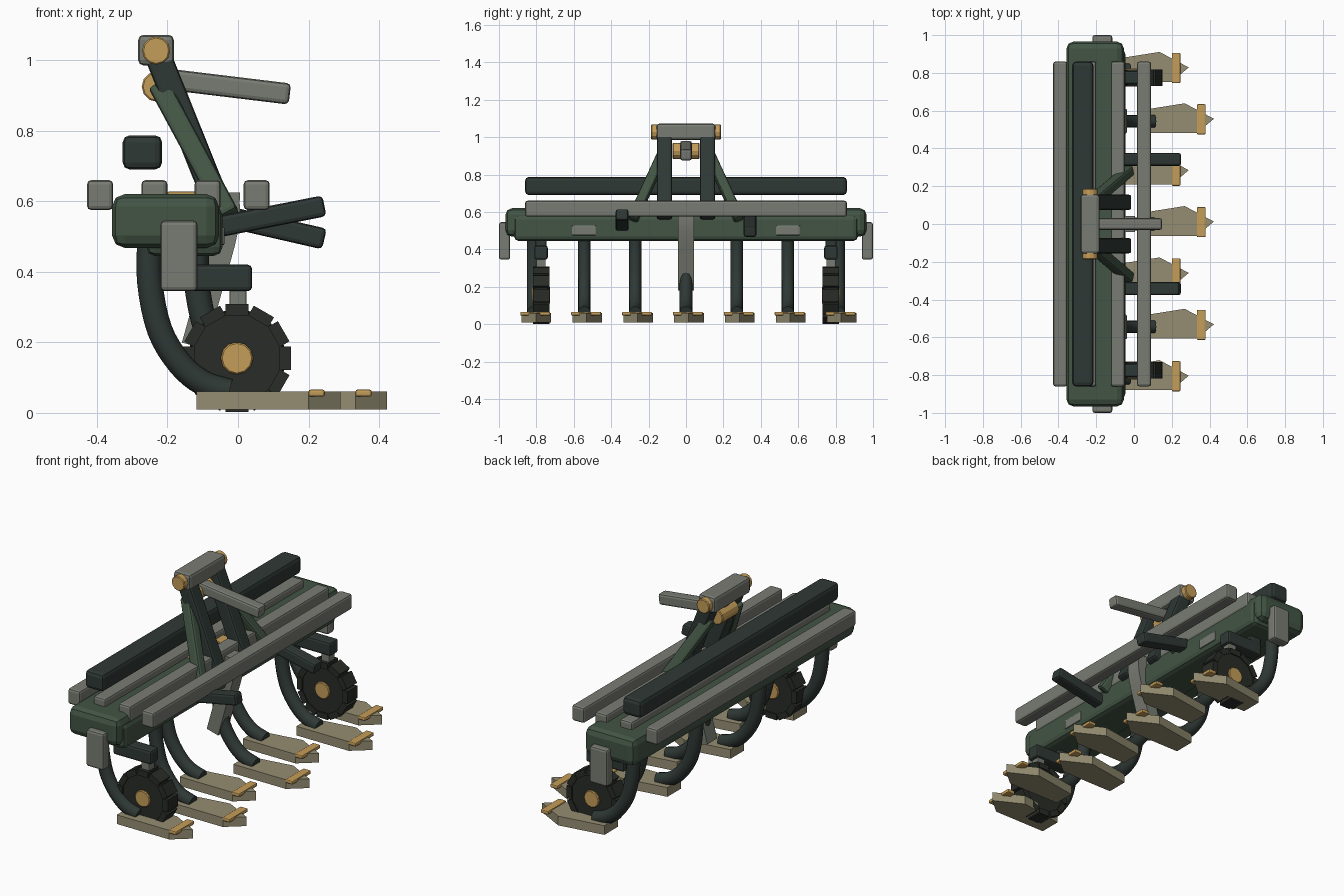
import bpy, bmesh, math
from mathutils import Vector, Matrix

if "Cube" in bpy.data.objects:
    bpy.data.objects.remove(bpy.data.objects["Cube"])


def mat(name, rgb):
    m = bpy.data.materials.new(name)
    m.diffuse_color = (*rgb, 1)
    m.use_nodes = True
    m.node_tree.nodes["Principled BSDF"].inputs["Base Color"].default_value = m.diffuse_color
    return m


GREEN = mat("green_paint", (0.055, 0.09, 0.058))
DARK = mat("dark_paint", (0.028, 0.04, 0.036))
GREY = mat("grey_steel", (0.19, 0.20, 0.17))
GOLD = mat("brass", (0.56, 0.34, 0.10))
TAN = mat("worn_steel", (0.30, 0.27, 0.17))
TYRE = mat("rubber", (0.022, 0.025, 0.02))


def finish(name, bm, material, bevel=0.0, segs=2):
    bmesh.ops.recalc_face_normals(bm, faces=bm.faces)
    me = bpy.data.meshes.new(name)
    bm.to_mesh(me)
    bm.free()
    ob = bpy.data.objects.new(name, me)
    bpy.context.collection.objects.link(ob)
    me.materials.append(material)
    if bevel:
        mod = ob.modifiers.new("bevel", 'BEVEL')
        mod.width, mod.segments = bevel, segs
        mod.limit_method = 'ANGLE'
    return ob


def box(name, x, y, z, material, bevel=0.012):
    bm = bmesh.new()
    size = (x[1] - x[0], y[1] - y[0], z[1] - z[0])
    mid = Vector((sum(x) / 2, sum(y) / 2, sum(z) / 2))
    bmesh.ops.create_cube(bm, size=1, matrix=Matrix.Translation(mid) @ Matrix.Diagonal((*size, 1)))
    return finish(name, bm, material, bevel)


def bar(name, a, b, thick, wide, material, bevel=0.012):
    # box running from a to b; wide is measured along y
    a, b = Vector(a), Vector(b)
    w = (b - a).normalized()
    u = Vector((0, 1, 0)).cross(w).normalized()
    v = w.cross(u)
    m = Matrix((u, v, w)).transposed().to_4x4()
    m.translation = (a + b) / 2
    bm = bmesh.new()
    bmesh.ops.create_cube(bm, size=1, matrix=m @ Matrix.Diagonal((thick, wide, (b - a).length, 1)))
    return finish(name, bm, material, bevel)


def pin(name, x, y, z, r, length, material, sides=12, bevel=0.004):
    bm = bmesh.new()
    m = Matrix.Translation((x, y, z)) @ Matrix.Rotation(math.pi / 2, 4, 'X')
    bmesh.ops.create_cone(bm, cap_ends=True, segments=sides, radius1=r, radius2=r, depth=length, matrix=m)
    return finish(name, bm, material, bevel, 1)


def sweep(name, pts, y, material, ry, rt, sides, turn=0.0):
    # smooth sweep in the xz plane through the given points
    P = [Vector((p[0], y, p[1])) for p in pts]
    P = [2 * P[0] - P[1]] + P + [2 * P[-1] - P[-2]]
    path = []
    for i in range(1, len(P) - 2):
        p0, p1, p2, p3 = P[i - 1:i + 3]
        for k in range(4):
            t = k / 4
            path.append(0.5 * (2 * p1 + (p2 - p0) * t + (2 * p0 - 5 * p1 + 4 * p2 - p3) * t * t
                               + (3 * p1 - p0 - 3 * p2 + p3) * t ** 3))
    path.append(P[-2])
    bm = bmesh.new()
    rings = []
    for i, c in enumerate(path):
        d = (path[min(i + 1, len(path) - 1)] - path[max(i - 1, 0)]).normalized()
        n = Vector((0, 1, 0)).cross(d)
        rings.append([bm.verts.new(c + n * rt * math.cos(a) + Vector((0, ry * math.sin(a), 0)))
                      for a in (turn + 2 * math.pi * j / sides for j in range(sides))])
    for r, s in zip(rings, rings[1:]):
        for j in range(sides):
            bm.faces.new((r[j], r[(j + 1) % sides], s[(j + 1) % sides], s[j]))
    bm.faces.new(rings[0])
    bm.faces.new(rings[-1])
    ob = finish(name, bm, material)
    ob.data.shade_smooth()
    ob.data.set_sharp_from_angle(angle=math.radians(40))
    return ob


# Frame beams, deck slats and ballast beam
box("main_beam", (-0.357, -0.054), (-0.965, 0.965), (0.468, 0.62), GREEN, 0.035)
box("rear_beam", (-0.26, -0.044), (-0.92, 0.92), (0.445, 0.585), GREEN, 0.025)
for i, x in enumerate((-0.391, -0.237, -0.086, 0.053)):
    box(f"deck_slat_{i}", (x - 0.037, x + 0.037), (-0.86, 0.86), (0.575, 0.66), GREY)
box("ballast_beam", (-0.327, -0.215), (-0.86, 0.86), (0.69, 0.787), DARK, 0.02)

# Tines with pointed shares, in two staggered rows
TINE = [(-0.25, 0.50), (-0.25, 0.37), (-0.222, 0.235), (-0.165, 0.14), (-0.10, 0.085), (-0.025, 0.06)]
SHARE = [(-0.117, -0.063), (0.2, -0.063), (0.29, 0.013), (0.135, 0.095), (-0.117, 0.055)]
for i in range(-3, 4):
    y, dx = 0.272 * i, 0.133 * (i % 2 == 0)
    sweep(f"tine_{i + 3}", [(x + dx, z) for x, z in TINE], y, DARK, 0.034, 0.036, 12)
    bm = bmesh.new()
    f = bm.faces.new([bm.verts.new((x + dx, y + v, 0.01)) for x, v in SHARE])
    top = bmesh.ops.extrude_face_region(bm, geom=[f])["geom"]
    bmesh.ops.translate(bm, vec=(0, 0, 0.05), verts=[v for v in top if isinstance(v, bmesh.types.BMVert)])
    finish(f"share_{i + 3}", bm, TAN)
    box(f"share_clip_{i + 3}", (0.2 + dx, 0.246 + dx), (y - 0.07, y + 0.09), (0.046, 0.066), GOLD, 0.006)

# Curved brace in front of the middle tine
sweep("middle_brace", [(-0.03, 0.625), (-0.035, 0.52), (-0.075, 0.37), (-0.125, 0.19)], 0, GREY,
      0.06, 0.05, 4, math.pi / 4)

# Headstock crossbar, pins and top link
box("headstock_bar", (-0.283, -0.182), (-0.157, 0.157), (0.985, 1.072), GREY, 0.015)
pin("headstock_pin", -0.232, 0, 1.027, 0.04, 0.374, GOLD)
pin("top_link_pin", -0.23, 0, 0.925, 0.043, 0.144, GOLD)
bar("top_link", (-0.25, 0, 0.952), (0.147, 0, 0.904), 0.06, 0.062, GREY)

for side, s in (("left", -1), ("right", 1)):
    # Headstock legs, splayed braces and end plates
    bar(f"headstock_leg_{side}", (-0.23, s * 0.115, 1.02), (-0.045, s * 0.115, 0.56), 0.075, 0.08, DARK)
    bar(f"headstock_brace_{side}", (-0.225, s * 0.115, 0.93), (-0.025, s * 0.285, 0.56), 0.06, 0.055, GREEN)
    box(f"leg_foot_{side}", (-0.2, -0.12), (s * 0.115 - 0.04, s * 0.115 + 0.04), (0.6, 0.628), GOLD, 0.005)
    box(f"end_plate_{side}", (-0.22, -0.115), (s * 0.97 - 0.03, s * 0.97 + 0.03), (0.345, 0.545), GREY)
    box(f"tine_clamp_{side}", (-0.1, -0.038), (s * 0.545 - 0.065, s * 0.545 + 0.065), (0.475, 0.528), GREY, 0.006)
    # Rear lift arms, one raised and one lowered
    bar(f"lift_arm_{side}", (-0.07, s * 0.342, 0.545 + s * 0.02), (0.245, s * 0.342, 0.54 - s * 0.047),
        0.06, 0.068, DARK)
    # Gauge wheel with tread lugs, hub, strut and arm
    y = s * 0.775
    box(f"wheel_arm_{side}", (-0.19, 0.04), (y - 0.036, y + 0.036), (0.345, 0.42), DARK)
    box(f"wheel_arm_hanger_{side}", (-0.19, -0.12), (y - 0.03, y + 0.03), (0.4, 0.49), DARK)
    box(f"wheel_strut_{side}", (-0.024, 0.024), (y - 0.025, y + 0.025), (0.2, 0.36), GREY, 0.005)
    pin(f"wheel_{side}", -0.003, y, 0.155, 0.138, 0.076, TYRE, 24)
    pin(f"wheel_hub_{side}", -0.003, y, 0.155, 0.046, 0.096, GOLD)
    bm = bmesh.new()
    for k in range(12):
        m = (Matrix.Translation((-0.003, y, 0.155)) @ Matrix.Rotation(k * math.pi / 6, 4, 'Y')
             @ Matrix.Translation((0.137, 0, 0)) @ Matrix.Diagonal((0.032, 0.088, 0.066, 1)))
        bmesh.ops.create_cube(bm, size=1, matrix=m)
    finish(f"wheel_lugs_{side}", bm, TYRE)
